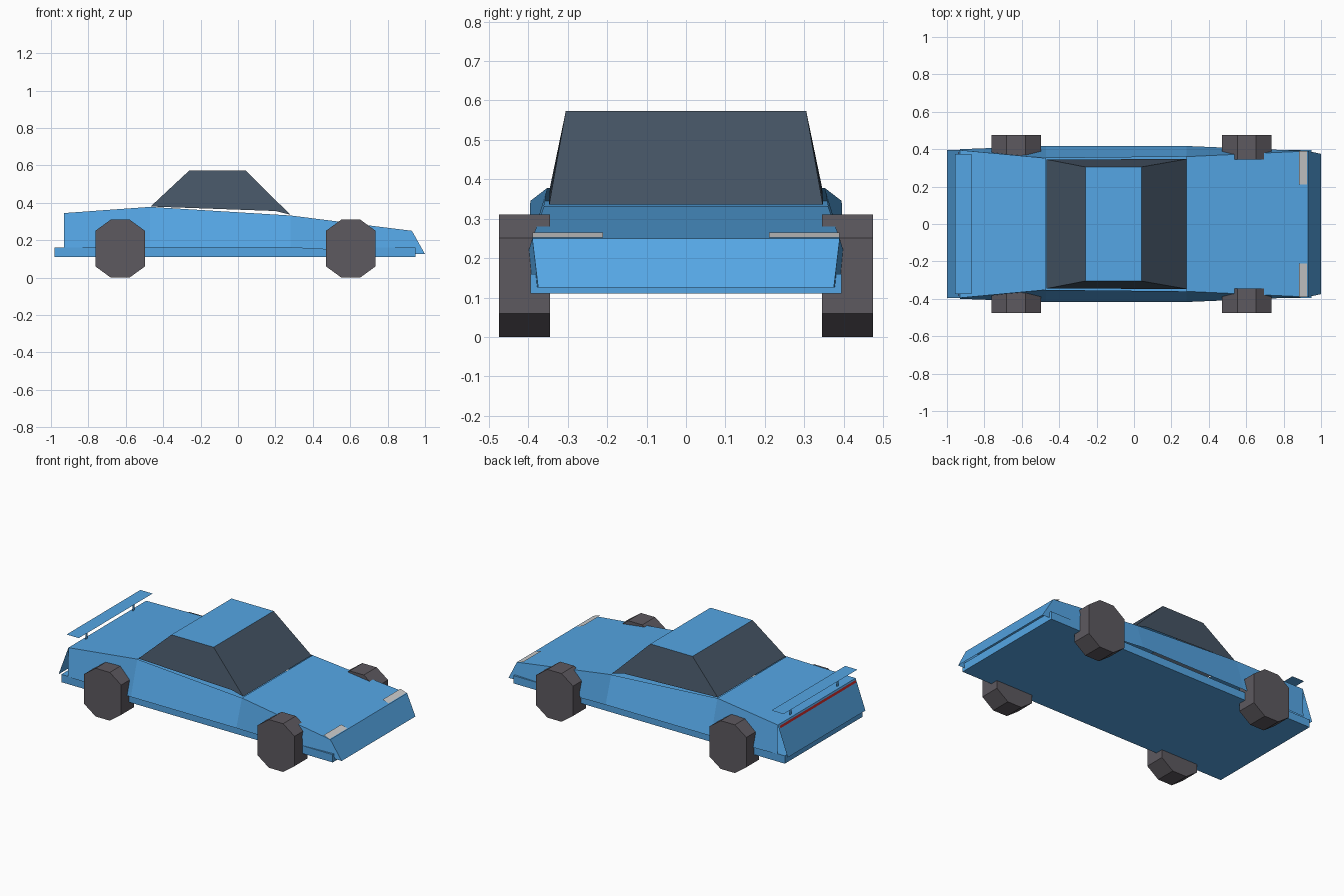
import bpy, bmesh, math
from mathutils import Vector

if "Cube" in bpy.data.objects:
    bpy.data.objects.remove(bpy.data.objects["Cube"])


def material(name, rgb):
    m = bpy.data.materials.new(name)
    m.diffuse_color = (*rgb, 1)
    m.use_nodes = True
    m.node_tree.nodes["Principled BSDF"].inputs["Base Color"].default_value = m.diffuse_color
    return m


BLUE = material("body blue", (0.09, 0.38, 0.78))
GLASS = material("dark glass", (0.06, 0.09, 0.13))
TYRE = material("tyre grey", (0.11, 0.10, 0.115))
LAMP = material("lamp white", (0.75, 0.75, 0.72))
RED = material("tail red", (0.5, 0.02, 0.02))
CENTRE = Vector((0, 0, 0.2))


def add_object(name, bm, mat):
    me = bpy.data.meshes.new(name)
    bm.to_mesh(me)
    bm.free()
    me.materials.append(mat)
    ob = bpy.data.objects.new(name, me)
    bpy.context.collection.objects.link(ob)
    return ob


def panels(name, polys, mat, both=False):
    """Thin flat panels facing away from the car's centre; both mirrors them in y."""
    bm = bmesh.new()
    for poly in polys:
        for s in ((1, -1) if both else (1,)):
            f = bm.faces.new([bm.verts.new((x, y * s, z)) for x, y, z in poly])
            f.normal_update()
            if f.normal.dot(f.calc_center_median() - CENTRE) < 0:
                f.normal_flip()
    bmesh.ops.remove_doubles(bm, verts=bm.verts[:], dist=0.0005)
    return add_object(name, bm, mat)


def strip(name, a, b, mat):
    """Panel spanning the car's width between two (x, half width, z) edges."""
    (x0, y0, z0), (x1, y1, z1) = a, b
    return panels(name, [[(x0, -y0, z0), (x0, y0, z0), (x1, y1, z1), (x1, -y1, z1)]], mat)


# Body stations: upper edge and lower edge, rear to nose
upper = [(-0.93, 0.395, 0.345), (-0.47, 0.352, 0.378), (0.28, 0.36, 0.332), (0.93, 0.39, 0.25)]
lower = [(-0.93, 0.40, 0.16), (-0.47, 0.417, 0.16), (0.28, 0.417, 0.16), (1.0, 0.375, 0.125)]
panels("body_sides", [[lower[i], lower[i + 1], upper[i + 1], upper[i]] for i in range(3)], BLUE, True)
strip("rear_deck", upper[0], upper[1], BLUE)
strip("hood", upper[2], upper[3], BLUE)
strip("nose", upper[3], lower[3], BLUE)
strip("tail_panel", upper[0], (-1.0, 0.395, 0.155), BLUE)
strip("tail_light", (-0.937, 0.385, 0.338), (-0.942, 0.385, 0.324), RED)

# Floor slab
bm = bmesh.new()
bmesh.ops.create_cube(bm, size=1)
for v in bm.verts:
    v.co = (-0.015 + v.co.x * 1.93, v.co.y * 0.79, 0.135 + v.co.z * 0.05)
add_object("floor_slab", bm, BLUE)

# Cabin
roof_back, roof_front = (-0.26, 0.305, 0.573), (0.04, 0.305, 0.573)
base_back, base_front = (-0.467, 0.345, 0.38), (0.28, 0.347, 0.336)
strip("roof", roof_back, roof_front, BLUE)
strip("rear_window", roof_back, base_back, GLASS)
strip("windshield", roof_front, base_front, GLASS)
panels("side_windows", [[base_back, (0.2, 0.347, 0.356), base_front, roof_front, roof_back]], GLASS, True)

# Headlights
panels("headlights", [[(0.882, 0.21, 0.265), (0.882, 0.39, 0.265),
                       (0.925, 0.39, 0.252), (0.925, 0.21, 0.252)]], LAMP, True)

# Spoiler plate and its two supports
strip("spoiler", (-0.957, 0.375, 0.415), (-0.87, 0.375, 0.415), BLUE)
panels("spoiler_supports", [[(-0.91, 0.23, 0.345), (-0.91, 0.25, 0.345),
                             (-0.91, 0.25, 0.415), (-0.91, 0.23, 0.415)]], BLUE, True)

# Ten-sided wheels
for end, x in (("front", 0.603), ("rear", -0.63)):
    for side, s in (("left", 1), ("right", -1)):
        bm = bmesh.new()
        bmesh.ops.create_cone(bm, cap_ends=True, segments=10, radius1=0.163, radius2=0.163, depth=0.13)
        for v in bm.verts:
            a = round(math.atan2(v.co.y, v.co.x) / (math.pi / 5)) * math.pi / 5
            v.co = (x + 0.163 * math.cos(a), s * 0.41 + v.co.z, 0.155 + 0.163 * math.sin(a))
        bmesh.ops.recalc_face_normals(bm, faces=bm.faces[:])
        add_object(f"{end}_{side}_wheel", bm, TYRE)
